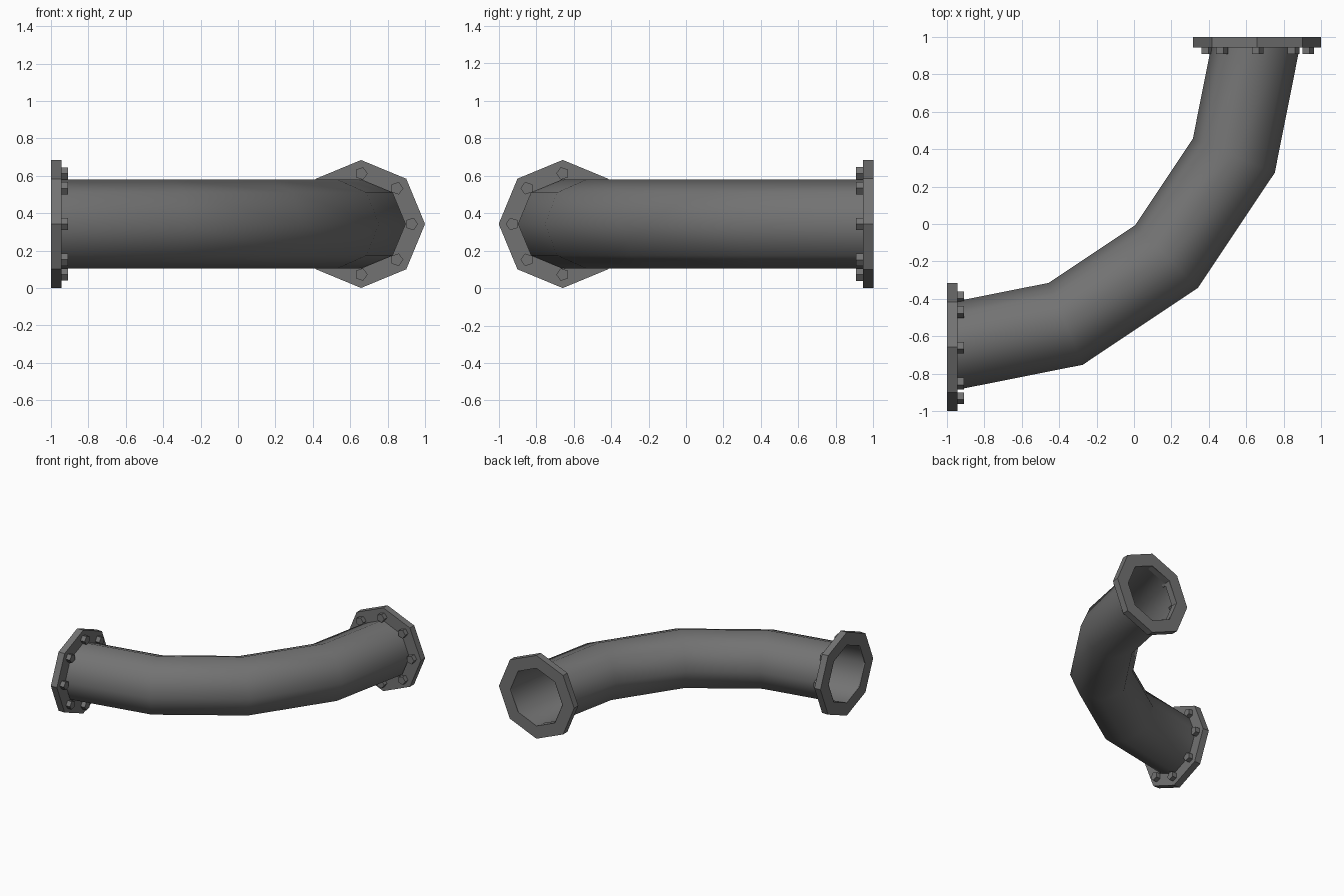
import bpy
import bmesh
from math import cos, sin, pi
from mathutils import Vector

cube = bpy.data.objects.get("Cube")
if cube:
    bpy.data.objects.remove(cube, do_unlink=True)

SIDES = 8
BEND_R = 1.66      # radius of the bend around (-1, 1)
PIPE_R = 0.237
FLANGE_R = 0.342
FLANGE_T = 0.055
BOLT_CIRCLE = 0.27
MID_Z = 0.342

iron = bpy.data.materials.new("dark grey iron")
iron.use_nodes = True
iron.diffuse_color = (0.17, 0.17, 0.17, 1)
iron.node_tree.nodes["Principled BSDF"].inputs["Base Color"].default_value = iron.diffuse_color


def add_object(name, bm):
    bmesh.ops.recalc_face_normals(bm, faces=bm.faces)
    mesh = bpy.data.meshes.new(name)
    bm.to_mesh(mesh)
    bm.free()
    mesh.materials.append(iron)
    obj = bpy.data.objects.new(name, mesh)
    bpy.context.collection.objects.link(obj)
    return obj


def ring(bm, centre, u, v, radius, sides=SIDES):
    return [bm.verts.new(centre + radius * (cos(2 * pi * i / sides) * u + sin(2 * pi * i / sides) * v))
            for i in range(sides)]


def bridge(bm, a, b):
    for i in range(len(a)):
        j = (i + 1) % len(a)
        bm.faces.new((a[i], a[j], b[j], b[i]))


UP = Vector((0, 0, 1))

# Open pipe: octagonal rings swept through a quarter bend in four segments
bm = bmesh.new()
rings = []
for k in range(5):
    angle = -k * pi / 8
    out = Vector((cos(angle), sin(angle), 0))
    rings.append(ring(bm, Vector((-1, 1, MID_Z)) + BEND_R * out, out, UP, PIPE_R))
for a, b in zip(rings, rings[1:]):
    bridge(bm, a, b)
pipe = add_object("bent_pipe", bm)
for poly in pipe.data.polygons:
    poly.use_smooth = True


def flange(name, centre, side, inward):
    # Octagonal plate with a hole for the pipe
    bm = bmesh.new()
    back = centre + inward * FLANGE_T
    loops = [ring(bm, c, side, UP, r) for c, r in
             ((centre, PIPE_R), (centre, FLANGE_R), (back, FLANGE_R), (back, PIPE_R))]
    for i in range(4):
        bridge(bm, loops[i], loops[(i + 1) % 4])
    add_object(name + "_flange", bm)

    # Five-sided bolt heads on the pipe side of the plate
    bm = bmesh.new()
    for k in range(SIDES):
        a = 2 * pi * k / SIDES
        base = back + BOLT_CIRCLE * (cos(a) * side + sin(a) * UP)
        low = ring(bm, base, side, UP, 0.035, 5)
        high = ring(bm, base + inward * 0.037, side, UP, 0.035, 5)
        bridge(bm, low, high)
        bm.faces.new(low)
        bm.faces.new(high)
    add_object(name + "_bolts", bm)


X, Y = Vector((1, 0, 0)), Vector((0, 1, 0))
flange("back", Vector((0.658, 1, MID_Z)), X, -Y)
flange("right", Vector((-1, -0.658, MID_Z)), -Y, X)
